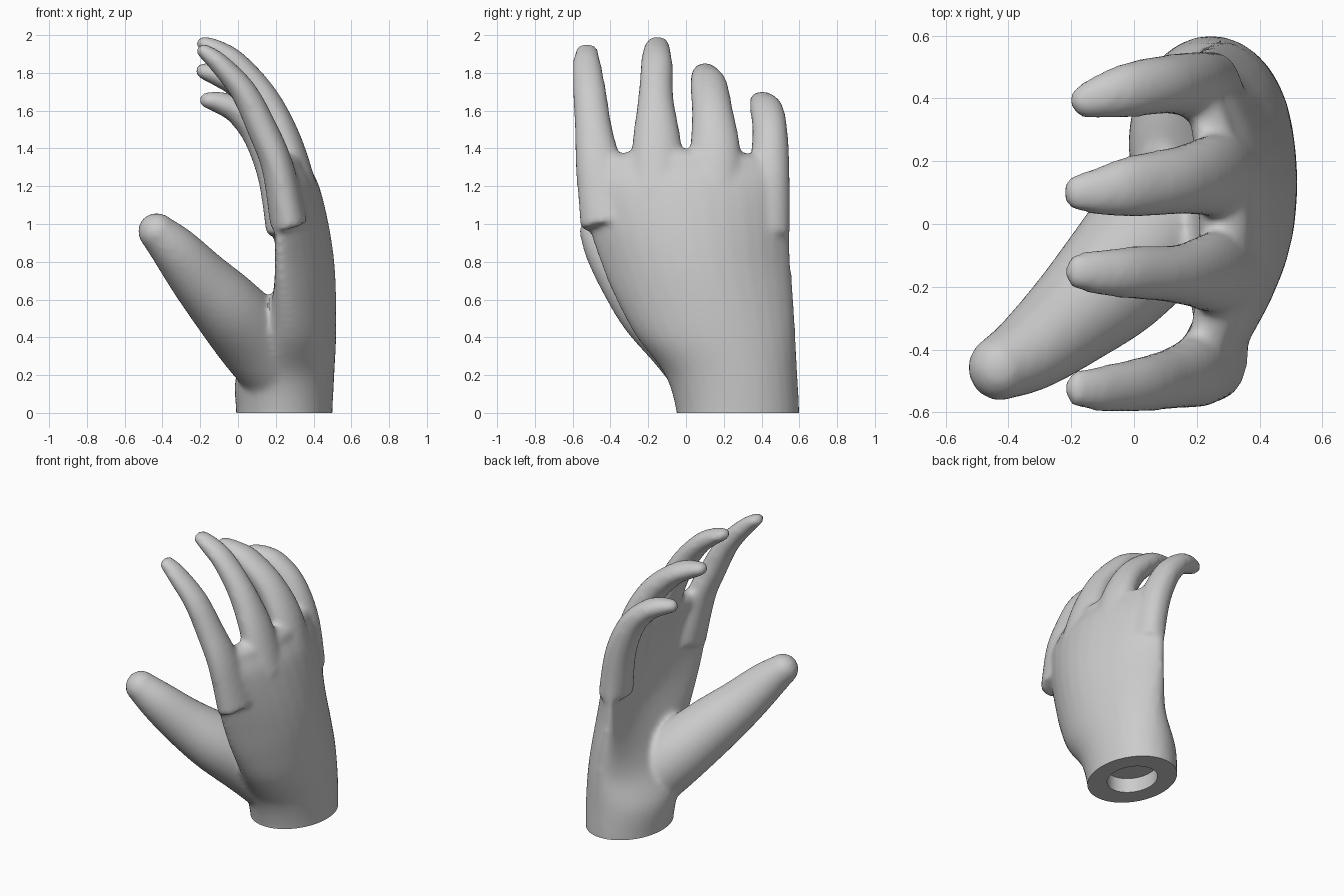
import bpy
import bmesh
import math
from mathutils import Vector

old_cube = bpy.data.objects.get("Cube")
if old_cube:
    bpy.data.objects.remove(old_cube, do_unlink=True)

skin = bpy.data.materials.new("light grey")
skin.use_nodes = True
GREY = (0.6, 0.6, 0.6, 1)
skin.diffuse_color = GREY
skin.node_tree.nodes["Principled BSDF"].inputs["Base Color"].default_value = GREY

SIDES = 32
STEPS = 6


def smooth_rows(rows):
    """Resample the control rows along a Catmull-Rom curve."""
    result = []
    for i in range(len(rows) - 1):
        before, start, end = rows[max(i - 1, 0)], rows[i], rows[i + 1]
        after = rows[min(i + 2, len(rows) - 1)]
        for step in range(STEPS):
            u = step / STEPS
            result.append([
                b + u * ((c - a) / 2 + u * ((a - 2.5 * b + 2 * c - d / 2)
                                            + u * (3 * (b - c) + d - a) / 2))
                for a, b, c, d in zip(before, start, end, after)])
    result.append(list(rows[-1]))
    return result


def loft(bm, rows, level=False, round_tip=True):
    """Skin ellipses; each row is x, y, z, half width, half thickness, bend."""
    rows = smooth_rows(rows)
    centres = [Vector(row[:3]) for row in rows]
    rings = []

    def add_ring(centre, along, width, thick, bend):
        across = Vector((0, 1, 0))
        across = (across - along * across.dot(along)).normalized()
        normal = across.cross(along)
        ring = []
        for k in range(SIDES):
            angle = math.tau * k / SIDES
            side = math.cos(angle)
            offset = math.sin(angle) * thick - bend * side * side
            ring.append(bm.verts.new(centre + across * side * width + normal * offset))
        rings.append(ring)

    for i, row in enumerate(rows):
        along = centres[min(i + 1, len(rows) - 1)] - centres[max(i - 1, 0)]
        along = Vector((0, 0, 1)) if level else along.normalized()
        add_ring(centres[i], along, row[3], row[4], row[5] if level else 0)

    # Rounded end
    if round_tip:
        width, thick = rows[-1][3:5]
        bend = rows[-1][5] if level else 0
        for part in (0.3, 0.6, 0.85, 0.97):
            shrink = math.sqrt(1 - part * part)
            add_ring(centres[-1] + along * thick * part, along,
                     width * shrink, thick * shrink, bend * shrink)

    for lower, upper in zip(rings, rings[1:]):
        for k in range(SIDES):
            n = (k + 1) % SIDES
            bm.faces.new((lower[k], lower[n], upper[n], upper[k]))
    bm.faces.new(rings[0][::-1])
    bm.faces.new(rings[-1])


# Wrist and cupped palm
PALM = [
    (.245, .27, -.1, .325, .255, 0),
    (.245, .275, 0, .325, .255, 0),
    (.25, .24, .2, .35, .26, 0),
    (.31, .16, .4, .42, .21, .04),
    (.35, .1, .6, .47, .17, .1),
    (.375, .05, .8, .505, .135, .15),
    (.365, .015, 1, .535, .115, .15),
    (.33, -.01, 1.2, .555, .1, .13),
    (.29, -.015, 1.31, .55, .085, .12),
]

# Fingers: x, y, z, half width, half thickness
INDEX = [
    (.27, -.4, 1, .16, .1), (.21, -.46, 1.3, .125, .085),
    (.13, -.49, 1.5, .1, .08), (.03, -.51, 1.7, .088, .07),
    (-.1, -.525, 1.85, .075, .055), (-.18, -.525, 1.915, .06, .04),
]
MIDDLE = [
    (.33, -.15, 1.15, .15, .1), (.25, -.155, 1.43, .13, .09),
    (.14, -.16, 1.66, .095, .08), (0, -.155, 1.84, .085, .065),
    (-.1, -.155, 1.915, .075, .055), (-.18, -.15, 1.955, .06, .04),
]
RING = [
    (.33, .15, 1.1, .14, .1), (.265, .155, 1.38, .135, .09),
    (.15, .14, 1.59, .11, .085), (0, .12, 1.735, .1, .07),
    (-.1, .105, 1.785, .08, .06), (-.18, .1, 1.81, .06, .045),
]
LITTLE = [
    (.25, .42, .95, .13, .1), (.2, .44, 1.25, .11, .095),
    (.11, .445, 1.47, .095, .085), (0, .43, 1.595, .09, .07),
    (-.09, .41, 1.64, .075, .06), (-.16, .39, 1.655, .055, .045),
]
THUMB = [
    (.22, .12, .22, .2, .2), (.09, 0, .39, .21, .21),
    (-.06, -.17, .56, .195, .19), (-.2, -.3, .71, .16, .16),
    (-.33, -.405, .86, .13, .13), (-.43, -.46, .96, .105, .1),
]

bm = bmesh.new()
loft(bm, PALM, level=True)
for finger in (INDEX, MIDDLE, RING, LITTLE, THUMB):
    loft(bm, finger)
bmesh.ops.recalc_face_normals(bm, faces=bm.faces)
mesh = bpy.data.meshes.new("hand")
bm.to_mesh(mesh)
bm.free()
hand = bpy.data.objects.new("hand", mesh)
bpy.context.collection.objects.link(hand)
mesh.materials.append(skin)

# Blend the parts into one skin
remesh = hand.modifiers.new("merge", 'REMESH')
remesh.mode = 'VOXEL'
remesh.voxel_size = 0.018
relax = hand.modifiers.new("relax", 'SMOOTH')
relax.factor = 0.5
relax.iterations = 8


def cutter(name, radius, depth, location, scale):
    bpy.ops.mesh.primitive_cylinder_add(vertices=48, radius=radius, depth=depth,
                                        location=location)
    tool = bpy.context.object
    tool.name = name
    tool.scale = scale
    tool.hide_render = True
    tool.data.materials.append(skin)
    cut = hand.modifiers.new(name, 'BOOLEAN')
    cut.operation = 'DIFFERENCE'
    cut.solver = 'EXACT'
    cut.object = tool
    return tool


# Flat wrist base and the socket in it
tools = [
    cutter("base_trim", 2, 1, (0, 0, -.5), (1, 1, 1)),
    cutter("wrist_socket", 1, .2, (.245, .275, 0), (.145, .18, 1)),
]

bpy.ops.object.select_all(action='DESELECT')
hand.select_set(True)
bpy.context.view_layer.objects.active = hand
for modifier in list(hand.modifiers):
    bpy.ops.object.modifier_apply(modifier=modifier.name)
for tool in tools:
    bpy.data.objects.remove(tool, do_unlink=True)

bpy.ops.object.shade_smooth_by_angle(angle=math.radians(40))
